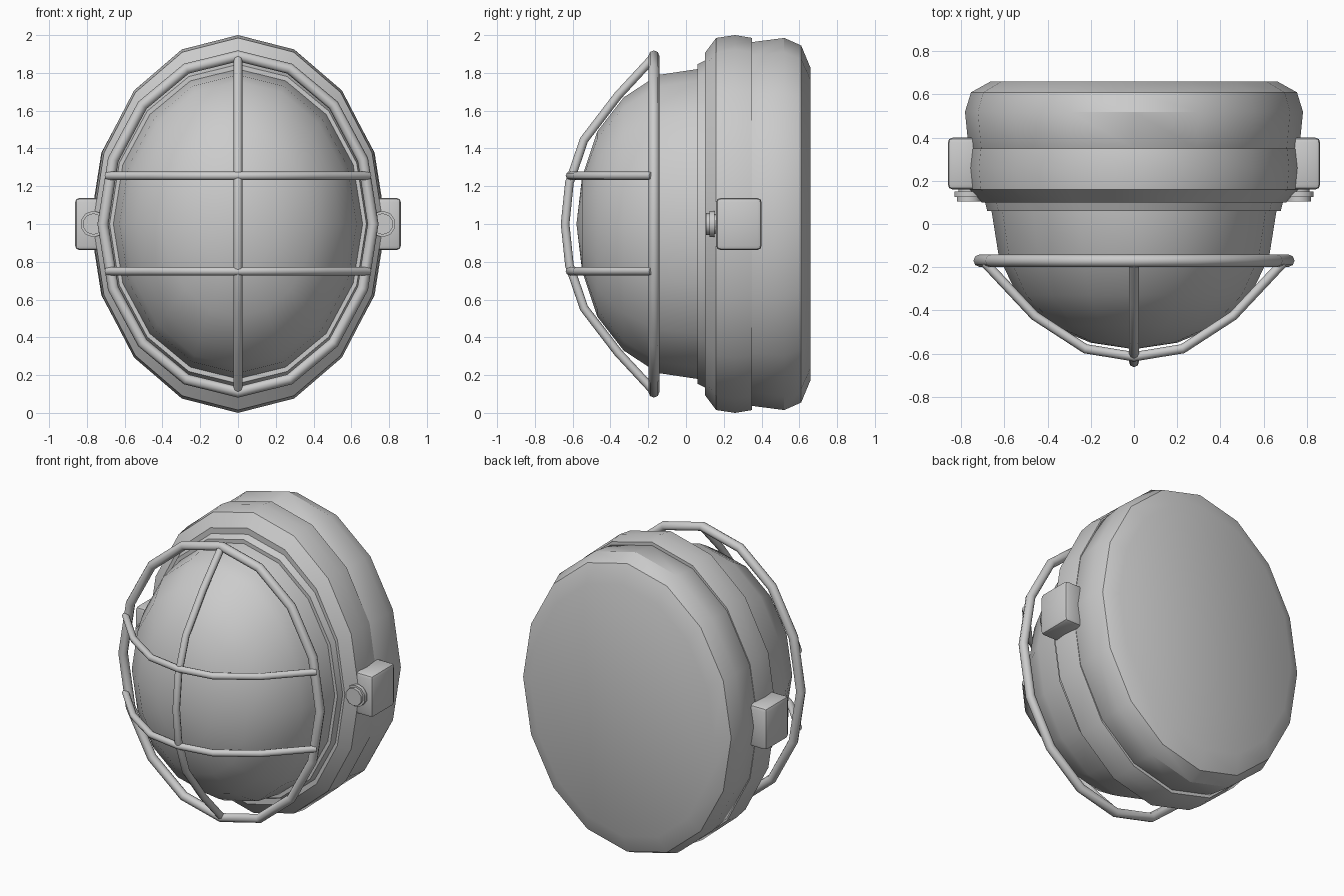
import bpy, bmesh, math
from mathutils import Matrix

if "Cube" in bpy.data.objects:
    bpy.data.objects.remove(bpy.data.objects["Cube"])

CZ = 1.0      # height of the lamp axis
SIDES = 16

grey = bpy.data.materials.new("light grey")
grey.diffuse_color = (0.6, 0.6, 0.6, 1)
grey.use_nodes = True
grey.node_tree.nodes["Principled BSDF"].inputs["Base Color"].default_value = grey.diffuse_color


def finish(ob, angle=30):
    ob.data.materials.clear()
    ob.data.materials.append(grey)
    bpy.ops.object.select_all(action='DESELECT')
    ob.select_set(True)
    bpy.context.view_layer.objects.active = ob
    bpy.ops.object.shade_smooth_by_angle(angle=math.radians(angle))


def add_mesh(name, bm, angle=30):
    bmesh.ops.recalc_face_normals(bm, faces=bm.faces)
    me = bpy.data.meshes.new(name)
    bm.to_mesh(me)
    bm.free()
    ob = bpy.data.objects.new(name, me)
    bpy.context.collection.objects.link(ob)
    finish(ob, angle)
    return ob


def oval_lathe(name, profile, angle=30):
    """Oval body along y from (y, rx, rz) rings; rx = 0 makes a pole."""
    bm = bmesh.new()
    rings = []
    for y, rx, rz in profile:
        if rx == 0:
            rings.append([bm.verts.new((0, y, CZ))] * SIDES)
        else:
            rings.append([bm.verts.new((rx * math.sin(t), y, CZ + rz * math.cos(t)))
                          for t in (2 * math.pi * i / SIDES for i in range(SIDES))])
    for a, b in zip(rings, rings[1:]):
        for i in range(SIDES):
            j = (i + 1) % SIDES
            bm.faces.new(list(dict.fromkeys((a[i], a[j], b[j], b[i]))))
    for r in (rings[0], rings[-1]):
        if r[0] != r[1]:
            bm.faces.new(r)
    return add_mesh(name, bm, angle)


def tube(name, points, radius, cyclic=False):
    cu = bpy.data.curves.new(name, 'CURVE')
    cu.dimensions = '3D'
    cu.bevel_depth = radius
    cu.bevel_resolution = 2
    cu.use_fill_caps = True
    sp = cu.splines.new('POLY')
    sp.points.add(len(points) - 1)
    for p, co in zip(sp.points, points):
        p.co = (*co, 1)
    sp.use_cyclic_u = cyclic
    ob = bpy.data.objects.new(name, cu)
    bpy.context.collection.objects.link(ob)
    bpy.ops.object.select_all(action='DESELECT')
    ob.select_set(True)
    bpy.context.view_layer.objects.active = ob
    bpy.ops.object.convert(target='MESH')
    finish(bpy.context.object, 50)


# Back housing
oval_lathe("back_housing", [(0.66, 0.665, 0.825), (0.61, 0.755, 0.945), (0.52, 0.783, 0.985),
                            (0.35, 0.766, 0.963), (0.30, 0.74, 0.93)])

# Front bezel with stepped collar
oval_lathe("front_bezel", [(0.35, 0.768, 0.985), (0.26, 0.778, 1.0), (0.16, 0.768, 0.985),
                           (0.10, 0.705, 0.905), (0.10, 0.69, 0.865), (0.06, 0.68, 0.845),
                           (0.06, 0.64, 0.80)])

# Domed glass
oval_lathe("glass_dome", [(0.10, 0.667, 0.825), (0.06, 0.66, 0.82), (-0.14, 0.628, 0.79),
                          (-0.20, 0.603, 0.755), (-0.33, 0.54, 0.67), (-0.47, 0.395, 0.49),
                          (-0.55, 0.20, 0.25), (-0.58, 0, 0)], 40)

# Wire guard: oval hoop
hoop = [(0.715 * math.sin(2 * math.pi * i / SIDES), -0.17,
         CZ + 0.89 * math.cos(2 * math.pi * i / SIDES)) for i in range(SIDES)]
tube("guard_hoop", hoop, 0.029, True)

# Wire guard: vertical bar
half = [(-0.17, 0.885), (-0.36, 0.68), (-0.54, 0.445), (-0.617, 0.22)]
path = half + [(-0.64, 0)] + [(y, -z) for y, z in reversed(half)]
tube("guard_vertical_bar", [(0, y, CZ + z) for y, z in path], 0.023)

# Wire guard: two horizontal bars
half = [(-0.69, -0.18), (-0.46, -0.425), (-0.225, -0.578)]
path = half + [(0, -0.615)] + [(-x, y) for x, y in reversed(half)]
for label, dz in (("upper", 0.255), ("lower", -0.25)):
    tube(f"guard_{label}_bar", [(x, y, CZ + dz) for x, y in path], 0.022)

# Side clips and their screws
for label, s in (("right", 1), ("left", -1)):
    bm = bmesh.new()
    bmesh.ops.create_cube(bm, size=1, matrix=Matrix.Translation((s * 0.79, 0.28, CZ))
                          @ Matrix.Diagonal((0.145, 0.24, 0.275, 1)))
    bmesh.ops.bevel(bm, geom=bm.edges[:], offset=0.022, segments=2, affect='EDGES', profile=0.5)
    add_mesh(f"{label}_clip", bm, 40)

    bm = bmesh.new()
    for r, y0, y1 in ((0.057, 0.105, 0.135), (0.07, 0.125, 0.15), (0.05, 0.14, 0.24)):
        bmesh.ops.create_cone(bm, cap_ends=True, segments=10, radius1=r, radius2=r, depth=y1 - y0,
                              matrix=Matrix.Translation((s * 0.765, (y0 + y1) / 2, CZ))
                              @ Matrix.Rotation(math.pi / 2, 4, 'X'))
    add_mesh(f"{label}_screw", bm, 40)
